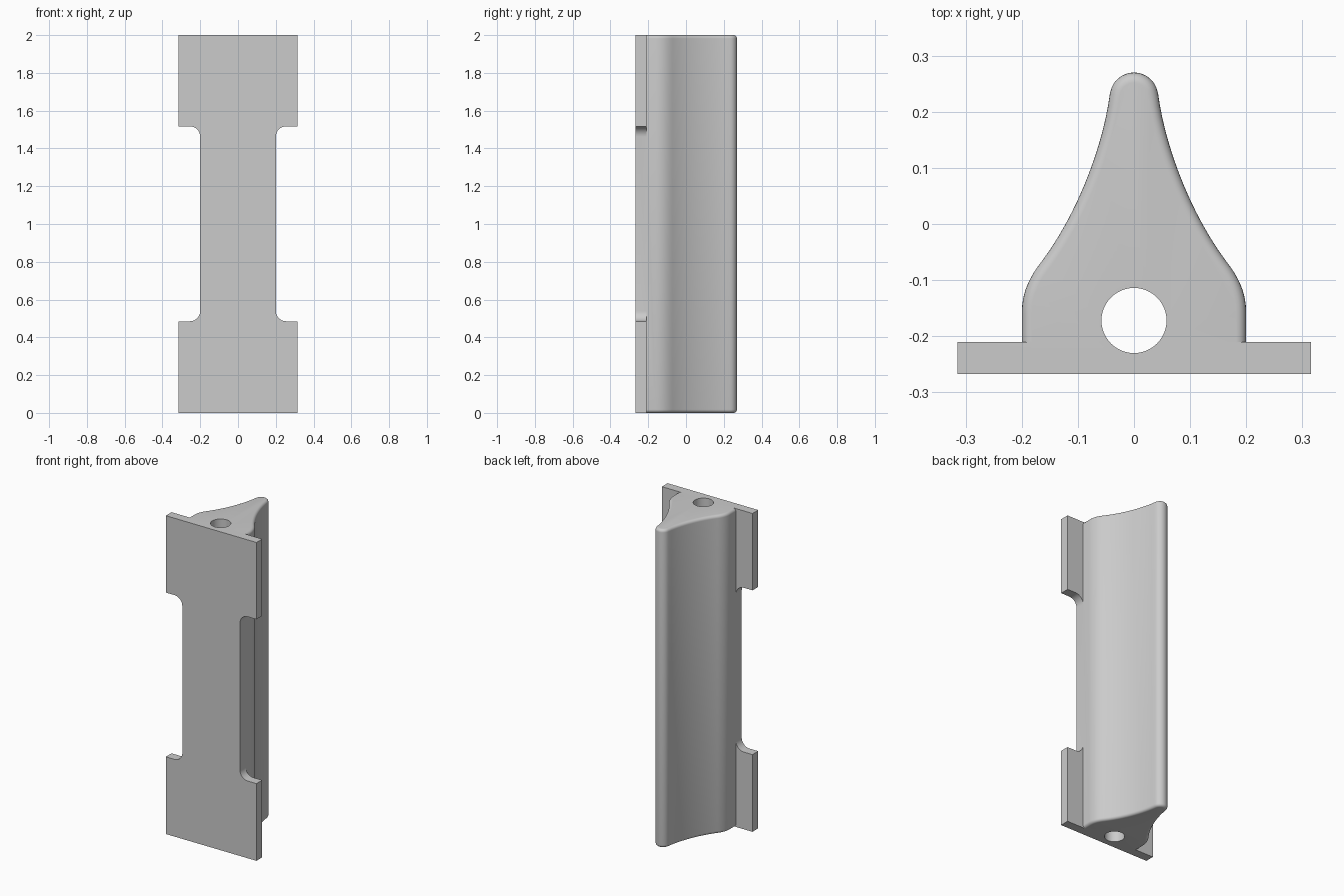
import bpy
import bmesh
from math import cos, sin, pi
from mathutils import Vector
from mathutils.geometry import interpolate_bezier

if "Cube" in bpy.data.objects:
    bpy.data.objects.remove(bpy.data.objects["Cube"], do_unlink=True)

HEIGHT = 2.0

grey = bpy.data.materials.new("plain_grey")
grey.use_nodes = True
grey.diffuse_color = (0.6, 0.6, 0.6, 1)
grey.node_tree.nodes["Principled BSDF"].inputs["Base Color"].default_value = (0.6, 0.6, 0.6, 1)


def prism(name, points, direction, rim=0):
    """Extrude an outline of 3D points, optionally rounding both rims."""
    bm = bmesh.new()
    face = bm.faces.new([bm.verts.new(p) for p in points])
    out = bmesh.ops.extrude_face_region(bm, geom=[face], use_keep_orig=True)
    top = [v for v in out["geom"] if isinstance(v, bmesh.types.BMVert)]
    bmesh.ops.translate(bm, verts=top, vec=direction)
    bmesh.ops.recalc_face_normals(bm, faces=bm.faces)
    if rim:
        edges = [e for e in bm.edges if abs(e.verts[0].co.z - e.verts[1].co.z) < 0.001]
        bmesh.ops.bevel(bm, geom=edges, offset=rim, segments=5, profile=0.5, affect="EDGES")
    mesh = bpy.data.meshes.new(name)
    bm.to_mesh(mesh)
    bm.free()
    mesh.materials.append(grey)
    obj = bpy.data.objects.new(name, mesh)
    bpy.context.collection.objects.link(obj)
    return obj


def combine(target, other, operation):
    """Apply a boolean and discard the helper."""
    mod = target.modifiers.new(operation.title(), "BOOLEAN")
    mod.operation, mod.solver, mod.object = operation, "EXACT", other
    bpy.context.view_layer.objects.active = target
    bpy.ops.object.modifier_apply(modifier=mod.name)
    bpy.data.objects.remove(other, do_unlink=True)


def arc(cx, cy, r, start, end, n):
    return [(cx + r * cos(start + (end - start) * i / n),
             cy + r * sin(start + (end - start) * i / n)) for i in range(n + 1)]


def curve(*pts):
    return [(p.x, p.y) for p in interpolate_bezier(*[Vector((*p, 0)) for p in pts], 14)]


# Bell-shaped body: shoulder, concave flank and rounded nose, mirrored
half = [(0.2, -0.24)]
half += curve((0.2, -0.16), (0.2, -0.12), (0.185, -0.093), (0.164, -0.066))
half += curve((0.164, -0.066), (0.1, 0.02), (0.055, 0.14), (0.043, 0.232))[1:]
half += arc(0, 0.227, 0.043, 0.2, pi / 2, 8)[1:-1]
outline = half + [(0, 0.27)] + [(-x, y) for x, y in reversed(half)]
body = prism("finned_body", [(x, y, 0) for x, y in outline], (0, 0, HEIGHT), rim=0.018)

# Flat mounting plate with filleted side notches
W, N, R, LOW, HIGH = 0.315, 0.2, 0.055, 0.485, 1.517
side = [(W, 0), (W, LOW)]
side += arc(N + R, LOW + R, R, -pi / 2, -pi, 8)
side += arc(N + R, HIGH - R, R, pi, pi / 2, 8)
side += [(W, HIGH), (W, HEIGHT)]
plate_outline = side + [(-x, z) for x, z in reversed(side)]
plate = prism("mounting_plate", [(x, -0.267, z) for x, z in plate_outline], (0, 0.057, 0))

# Lengthwise bore through body and plate
bore = prism("bore_cutter", [(x, y, -0.1) for x, y in arc(0, -0.172, 0.058, 0, 2 * pi, 48)[:-1]],
             (0, 0, HEIGHT + 0.2))
bore.hide_render = True
combine(body, plate, "UNION")
combine(body, bore, "DIFFERENCE")

bpy.ops.object.select_all(action="DESELECT")
body.select_set(True)
bpy.context.view_layer.objects.active = body
bpy.ops.object.shade_smooth_by_angle(angle=pi / 6)
